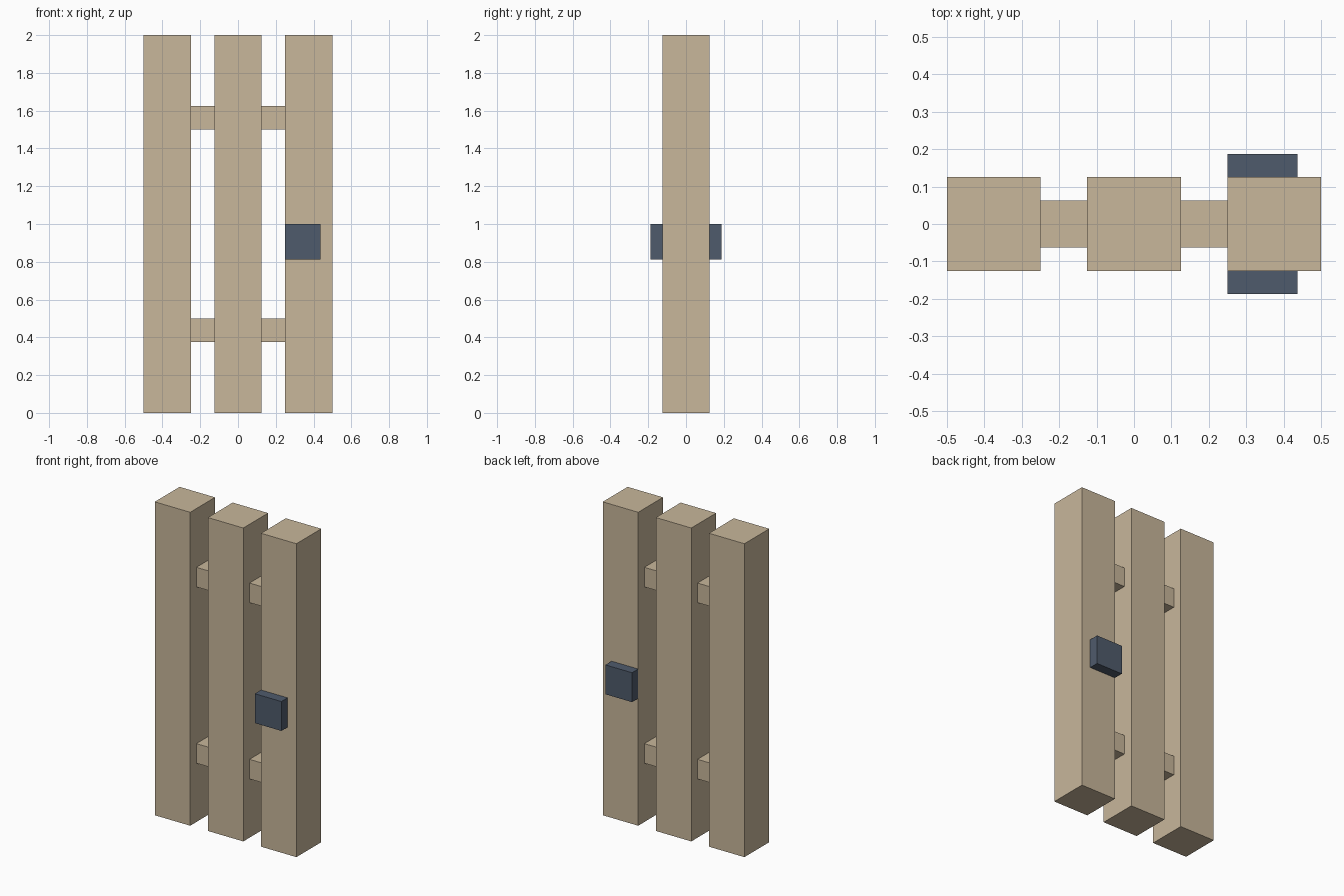
import bpy

cube = bpy.data.objects.get("Cube")
if cube:
    bpy.data.objects.remove(cube, do_unlink=True)


def make_material(name, rgb):
    mat = bpy.data.materials.new(name)
    mat.use_nodes = True
    mat.diffuse_color = (*rgb, 1)
    for node in mat.node_tree.nodes:
        if node.type == 'BSDF_PRINCIPLED':
            node.inputs["Base Color"].default_value = (*rgb, 1)
    return mat


def box(name, low, high, mat):
    """Axis-aligned box between two corners."""
    centre = [(a + b) / 2 for a, b in zip(low, high)]
    size = [b - a for a, b in zip(low, high)]
    bpy.ops.mesh.primitive_cube_add(size=1, location=centre)
    obj = bpy.context.object
    obj.name = name
    obj.scale = size
    bpy.ops.object.transform_apply(location=False, rotation=False, scale=True)
    obj.data.materials.append(mat)
    return obj


wood = make_material("pale wood", (0.58, 0.473, 0.328))
iron = make_material("dark iron", (0.078, 0.104, 0.149))

HALF = 0.125   # half the post width
RAIL = 0.0625  # half the rail depth

# Upright posts
for side, x in (("right", -0.375), ("middle", 0), ("left", 0.375)):
    box(f"{side}_post", (x - HALF, -HALF, 0), (x + HALF, HALF, 2), wood)

# Short rails bridging the gaps between posts
for level, z in (("lower", 0.375), ("upper", 1.5)):
    for side, x in (("right", -0.25), ("left", HALF)):
        box(f"{level}_{side}_rail", (x, -RAIL, z), (x + HALF, RAIL, z + HALF), wood)

# Latch plates on both faces of the left post
for side, y in (("front", -0.1875), ("back", HALF)):
    box(f"{side}_latch", (0.25, y, 0.8125), (0.4375, y + RAIL, 1), iron)
